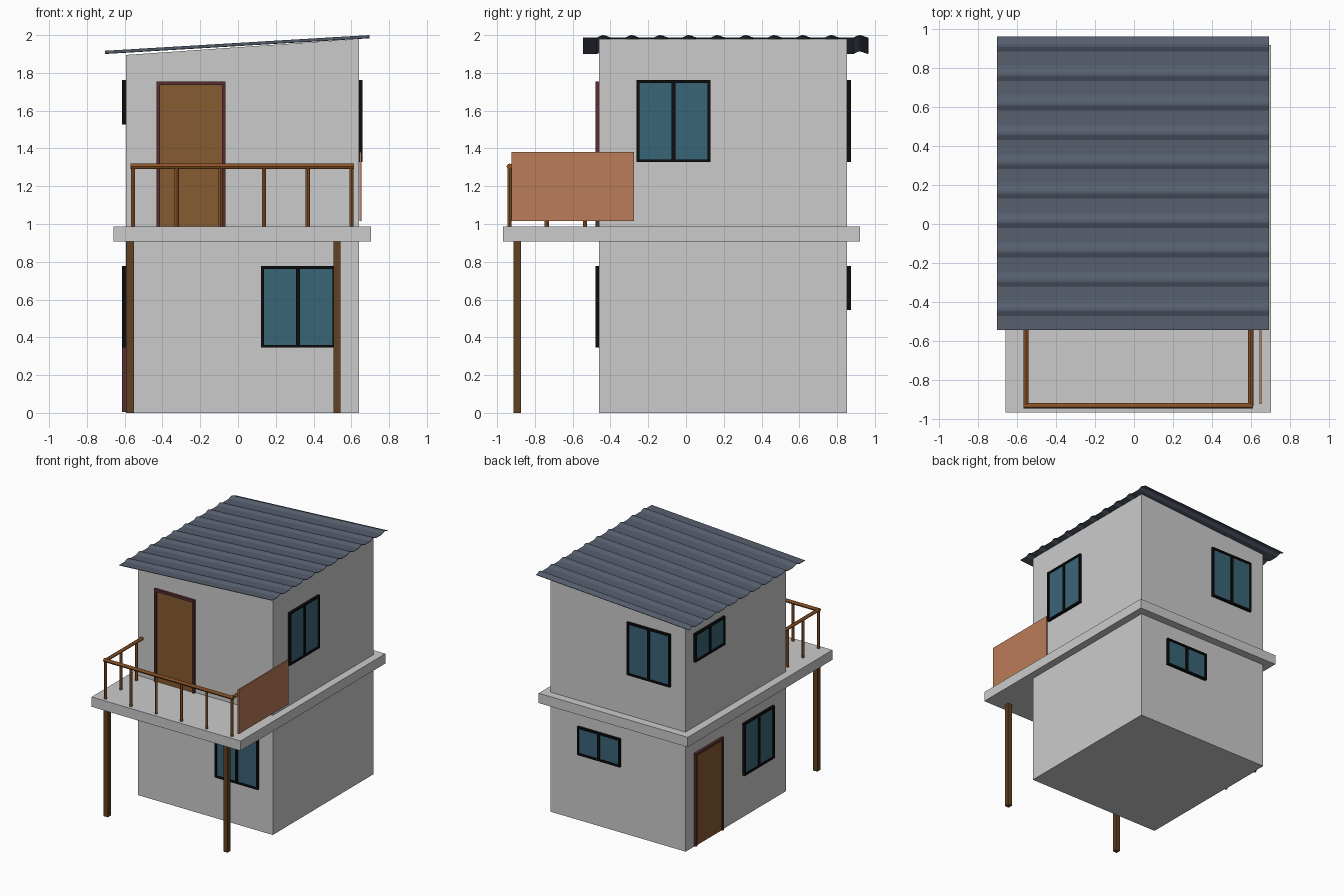
import bpy, bmesh
from mathutils import Vector

if "Cube" in bpy.data.objects:
    bpy.data.objects.remove(bpy.data.objects["Cube"])


def mat(name, r, g, b):
    m = bpy.data.materials.new(name)
    m.diffuse_color = (r, g, b, 1)
    m.use_nodes = True
    m.node_tree.nodes["Principled BSDF"].inputs["Base Color"].default_value = m.diffuse_color
    return m


GLASS = mat("glass", .042, .13, .184)
BLACK = mat("dark_frame", .004, .004, .004)
DOOR = mat("door_wood", .24, .105, .031)
JAMB = mat("door_frame", .1, .026, .026)
RAIL = mat("rail_wood", .26, .089, .02)
POST = mat("post_wood", .117, .053, .016)
SCREEN = mat("screen", .5, .2, .098)
ROOF = mat("roof_sheet", .093, .112, .153)


def finish(name, bm, m=None):
    bmesh.ops.recalc_face_normals(bm, faces=bm.faces)
    me = bpy.data.meshes.new(name)
    bm.to_mesh(me)
    bm.free()
    ob = bpy.data.objects.new(name, me)
    bpy.context.collection.objects.link(ob)
    if m:
        me.materials.append(m)
    return ob


def box(name, lo, hi, m=None):
    bm = bmesh.new()
    bmesh.ops.create_cube(bm, size=1)
    for v in bm.verts:
        v.co = [a + (c + .5) * (b - a) for a, b, c in zip(lo, hi, v.co)]
    return finish(name, bm, m)


def rod(name, a, b, r, m):
    a, b = Vector(a), Vector(b)
    bpy.ops.mesh.primitive_cylinder_add(vertices=12, radius=r, depth=(b - a).length, location=(a + b) / 2)
    ob = bpy.context.object
    ob.name = name
    ob.rotation_euler = (b - a).to_track_quat('Z', 'Y').to_euler()
    ob.data.materials.append(m)
    bpy.ops.object.shade_smooth_by_angle()


X0, X1, Y0, Y1 = -.594, .64, -.46, .853
FLOOR = .988

# walls and floor slab
box("lower_walls", (X0, Y0, 0), (X1, Y1, .907))
box("floor_slab", (-.66, -.97, .907), (.703, .92, FLOOR))
upper = box("upper_walls", (X0, Y0, FLOOR), (X1, Y1, 1.98))
for v in upper.data.vertices:
    if v.co.z > 1.5 and v.co.x < 0:
        v.co.z = 1.895


# box lying on one wall: u runs along the wall, d is the distance outwards
def wall_box(name, side, u0, u1, z0, z1, d, m):
    axis, at, sign = {"front": (1, Y0, -1), "back": (1, Y1, 1),
                      "left": (0, X0, -1), "right": (0, X1, 1)}[side]
    a, b = sorted((at - sign * .005, at + sign * d))
    if axis:
        box(name, (u0, a, z0), (u1, b, z1), m)
    else:
        box(name, (a, u0, z0), (b, u1, z1), m)


def framed(name, side, u0, u1, z0, z1, pane, frame, t, window):
    wall_box(name + "_panel", side, u0 + t, u1 - t, z0 + (t if window else 0), z1 - t, .01, pane)
    wall_box(name + "_frame_a", side, u0, u0 + t, z0, z1, .02, frame)
    wall_box(name + "_frame_b", side, u1 - t, u1, z0, z1, .02, frame)
    wall_box(name + "_frame_top", side, u0 + t, u1 - t, z1 - t, z1, .02, frame)
    if window:
        c = (u0 + u1) / 2
        wall_box(name + "_frame_bottom", side, u0 + t, u1 - t, z0, z0 + t, .02, frame)
        wall_box(name + "_mullion", side, c - .01, c + .01, z0 + t, z1 - t, .02, frame)


# windows
for name, side, u0, z0, z1 in (("front_window", "front", .122, .345, .778),
                               ("right_window", "right", -.262, 1.327, 1.762),
                               ("back_upper_window", "back", -.46, 1.327, 1.762),
                               ("back_lower_window", "back", -.005, .545, .778),
                               ("left_upper_window", "left", .358, 1.528, 1.762),
                               ("left_lower_window", "left", -.283, .345, .778)):
    framed(name, side, u0, u0 + .392, z0, z1, GLASS, BLACK, .015, True)

# doors
framed("balcony_door", "front", -.432, -.065, FLOOR, 1.755, DOOR, JAMB, .02, False)
framed("side_door", "left", .38, .747, .005, .772, DOOR, JAMB, .02, False)

# balcony posts
for i, x in enumerate((-.57, .524)):
    box(f"balcony_post_{i}", (x - .019, -.912, 0), (x + .019, -.874, .907), POST)

# railing
XL, XR, YF, TOP = -.555, .6, -.935, 1.305
rod("front_rail", (XL - .013, YF, TOP), (XR + .013, YF, TOP), .0145, RAIL)
for i in range(6):
    x = XL + (XR - XL) * i / 5
    rod(f"front_baluster_{i}", (x, YF, FLOOR), (x, YF, TOP), .011, RAIL)
for x, side in ((XL, "left"), (XR, "right")):
    rod(side + "_rail", (x, YF, TOP), (x, Y0, TOP), .0135, RAIL)
    for i, y in enumerate((-.737, -.535)):
        rod(f"{side}_baluster_{i}", (x, y, FLOOR), (x, y, TOP), .011, RAIL)

# side privacy screen
box("side_screen", (.644, -.925, 1.015), (.655, -.275, 1.38), SCREEN)

# corrugated sloping roof
wave = ((0, 0), (.072, 0), (.086, .007), (.097, .012), (.108, .013), (.122, .010), (.138, .003))
prof = [(-.545 + .151 * k + y, z) for k in range(10) for y, z in wave] + [(.965, 0)]
bm = bmesh.new()
rows = [[bm.verts.new((x, y, base + z)) for y, z in prof] for x, base in ((-.705, 1.904), (.695, 1.987))]
for i in range(len(prof) - 1):
    bm.faces.new((rows[0][i], rows[1][i], rows[1][i + 1], rows[0][i + 1]))
roof = finish("roof", bm, ROOF)
sol = roof.modifiers.new("thickness", 'SOLIDIFY')
sol.thickness = .004
sol.offset = -1
